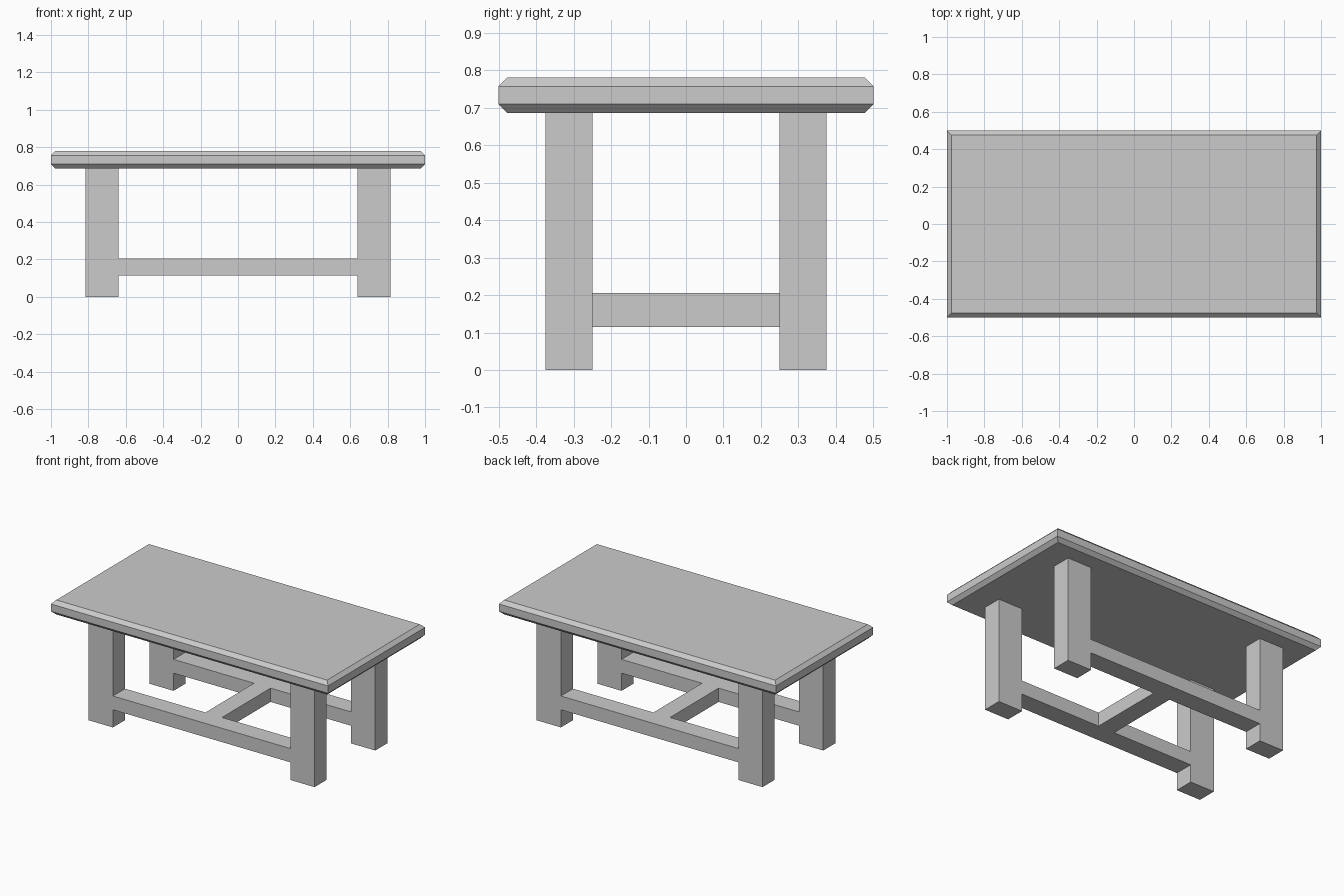
import bpy
import bmesh

if "Cube" in bpy.data.objects:
    bpy.data.objects.remove(bpy.data.objects["Cube"])


def new_object(name, bm):
    bmesh.ops.recalc_face_normals(bm, faces=bm.faces)
    mesh = bpy.data.meshes.new(name)
    bm.to_mesh(mesh)
    bm.free()
    obj = bpy.data.objects.new(name, mesh)
    bpy.context.collection.objects.link(obj)
    return obj


def box(name, x, y, z):
    bm = bmesh.new()
    bmesh.ops.create_cube(bm, size=1)
    for v in bm.verts:
        for i, (lo, hi) in enumerate((x, y, z)):
            v.co[i] = lo if v.co[i] < 0 else hi
    return new_object(name, bm)


def leg_frame(name, y0, y1):
    # Two legs and their flush rail as one H-shaped profile
    half = [(0.64, 0.205), (0.64, TOP_Z), (0.815, TOP_Z),
            (0.815, 0), (0.64, 0), (0.64, 0.115)]
    outline = half + [(-x, z) for x, z in reversed(half)]
    bm = bmesh.new()
    face = bm.faces.new([bm.verts.new((x, y0, z)) for x, z in outline])
    ext = bmesh.ops.extrude_face_region(bm, geom=[face], use_keep_orig=True)
    moved = [g for g in ext["geom"] if isinstance(g, bmesh.types.BMVert)]
    bmesh.ops.translate(bm, verts=moved, vec=(0, y1 - y0, 0))
    return new_object(name, bm)


def tabletop(name, inset, levels):
    # Stacked rectangles give chamfered upper and lower rims
    bm = bmesh.new()
    rings = []
    for z, d in zip(levels, (inset, 0, 0, inset)):
        x, y = 1 - d, 0.5 - d
        rings.append([bm.verts.new((sx * x, sy * y, z))
                      for sx, sy in ((-1, -1), (1, -1), (1, 1), (-1, 1))])
    for a, b in zip(rings, rings[1:]):
        for i in range(4):
            j = (i + 1) % 4
            bm.faces.new((a[i], a[j], b[j], b[i]))
    bm.faces.new(rings[0][::-1])
    bm.faces.new(rings[-1])
    return new_object(name, bm)


TOP_Z = 0.686  # underside of the tabletop

tabletop("tabletop", 0.023, (TOP_Z, 0.709, 0.757, 0.78))
leg_frame("front_leg_frame", -0.375, -0.25)
leg_frame("back_leg_frame", 0.25, 0.375)
# Centre stretcher between the two rails
box("centre_stretcher", (-0.06, 0.06), (-0.25, 0.25), (0.115, 0.205))
